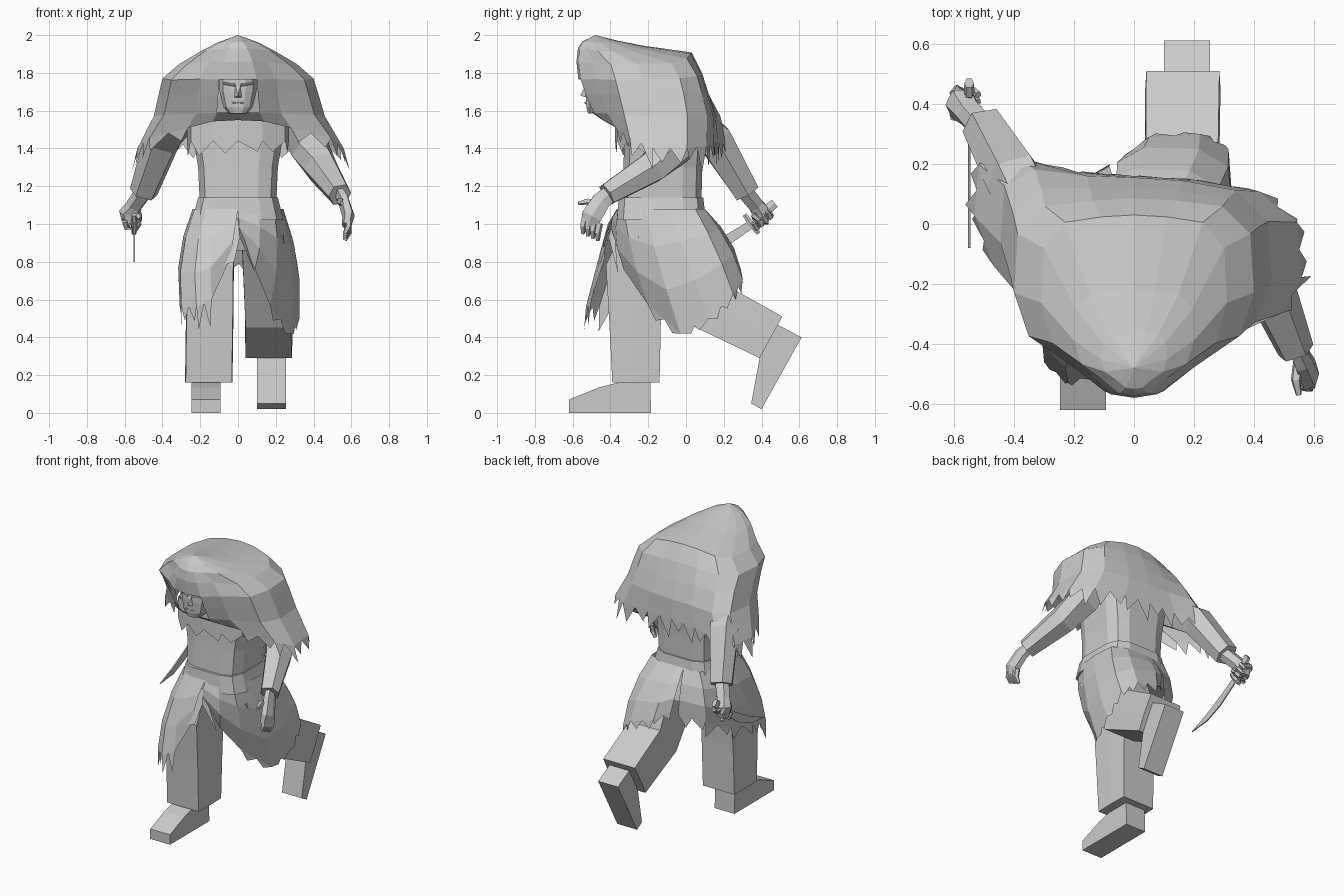
import bpy, bmesh, math, random
from mathutils import Vector as V

if "Cube" in bpy.data.objects:
    bpy.data.objects.remove(bpy.data.objects["Cube"])

random.seed(4)


def make(name, verts, faces):
    me = bpy.data.meshes.new(name)
    me.from_pydata([tuple(v) for v in verts], [], faces)
    bm = bmesh.new()
    bm.from_mesh(me)
    bmesh.ops.recalc_face_normals(bm, faces=bm.faces)
    bm.to_mesh(me)
    bm.free()
    ob = bpy.data.objects.new(name, me)
    bpy.context.collection.objects.link(ob)
    return ob


def bridge(rows, closed=True):
    n = len(rows[0])
    m = n if closed else n - 1
    return [(r*n+i, r*n+(i+1) % n, (r+1)*n+(i+1) % n, (r+1)*n+i)
            for r in range(len(rows)-1) for i in range(m)]


def loft(name, rings, caps=True):
    faces = bridge(rings)
    n = len(rings[0])
    if caps:
        faces += [tuple(range(n)), tuple(range((len(rings)-1)*n, len(rings)*n))]
    return make(name, [p for r in rings for p in r], faces)


def oval(c, a, b, n=8, p=0.5):
    """Rounded-box section on axis vectors a and b."""
    s = lambda t: math.copysign(abs(t) ** p, t)
    ts = [2*math.pi*(i+.5)/n for i in range(n)]
    return [V(c) + V(a)*s(math.cos(t)) + V(b)*s(math.sin(t)) for t in ts]


def body(name, levels, n=12, p=0.5):
    """Horizontal sections: z, half width, front y, back y."""
    return loft(name, [oval((0, (f+b)/2, z), (w, 0, 0), (0, (b-f)/2, 0), n, p)
                       for z, w, f, b in levels])


def limb(name, pts, n=6, flat=1.0):
    """Tube through (x, y, z, radius) points."""
    cs = [V(p[:3]) for p in pts]
    rings = []
    for i, c in enumerate(cs):
        d = (cs[min(i+1, len(cs)-1)] - cs[max(i-1, 0)]).normalized()
        a = d.cross(V((1, 0, 0))).normalized()
        b = d.cross(a)
        rings.append(oval(c, a*pts[i][3], b*pts[i][3]*flat, n, 0.8))
    return loft(name, rings)


def leg(name, secs):
    """Square trouser sections: x, y, z, half width, half depth, tilt."""
    return loft(name, [[V((x+w*i, y+d*j*math.cos(t), z+d*j*math.sin(t)))
                        for i, j in ((-1, -1), (1, -1), (1.03, 0), (1, 1), (-1, 1), (-1.03, 0))]
                       for x, y, z, w, d, t in secs])


def extrude(name, prof, x0, x1):
    return loft(name, [[(x, y, z) for y, z in prof] for x in (x0, x1)])


def fringe(verts, faces, edge, prev, length, k=2):
    """Ragged pointed teeth continuing a cloth edge."""
    for i in range(len(edge)-1):
        for j in range(k):
            a = edge[i].lerp(edge[i+1], j/k)
            b = edge[i].lerp(edge[i+1], (j+1)/k)
            m = (a+b)/2
            d = (m - (prev[i]+prev[i+1])/2).normalized() + V((0, 0, -.9))
            tip = a.lerp(b, random.uniform(.2, .8)) + d.normalized()*length*random.uniform(.5, 1.2)
            faces.append((len(verts), len(verts)+1, len(verts)+2))
            verts += [a, b, tip]


# Shaggy hooded cape with a square face opening
half = [(0, 0), (.25, .02), (.5, .14), (.88, .3), (1, .52), (.97, .82), (.74, .96), (.35, .99), (0, 1)]
section = half + [(-u, v) for u, v in half[-2:0:-1]]
# front z, back z, side drop, half width, front y, back y
levels = [(1.965, 1.97, .01, .11, -.55, -.36), (1.93, 1.943, .03, .2, -.572, -.22),
          (1.86, 1.908, .06, .31, -.58, .03), (1.765, 1.8, .03, .4, -.57, .085),
          (1.68, 1.69, 0, .425, -.54, .12), (1.59, 1.57, 0, .46, -.5, .155),
          (1.55, 1.43, .03, .56, -.44, .16)]
rings = []
for zf, zb, drop, w, yf, yb in levels:
    t = max(0, (1.8 - zb) / .38)
    ring = []
    for u, v in section:
        y = yf + (yb-yf)*v
        y += t * abs(u)**2 * (.16 if u < 0 else -.05)
        x = u*w*(1 - .05*t*(u < 0))
        ring.append(V((x, y, zf + (zb-zf)*min(1, v*2) - drop*u*u)))
    rings.append(ring)
n = len(section)
verts = [p for r in rings for p in r]
faces = [f for i, f in enumerate(bridge(rings)) if not (i // n in (3, 4) and i % n in (0, n-1))]
verts.append(V((0, -.48, 2)))
faces += [(i, (i+1) % n, len(verts)-1) for i in range(n)]
fringe(verts, faces, rings[-1][2:n-1], rings[-2][2:n-1], .12, 2)
make("hooded_cape", verts, faces)

# Head and facial features
body("head", [(1.585, .05, -.52, -.4), (1.62, .08, -.53, -.34), (1.7, .1, -.535, -.3),
              (1.79, .1, -.535, -.3)], 12, .7)
make("nose", [(-.012, -.535, 1.73), (.012, -.535, 1.73), (-.02, -.53, 1.67),
              (.02, -.53, 1.67), (0, -.56, 1.68)],
     [(0, 1, 4), (0, 2, 4), (1, 3, 4), (2, 3, 4)])
limb("lips", [(-.03, -.53, 1.64, .006), (0, -.54, 1.643, .01), (.03, -.53, 1.64, .006)])
for s in (-1, 1):
    limb("brow", [(s*.015, -.535, 1.735, .007), (s*.075, -.52, 1.745, .006)])

# Torso with a zigzag chest wrap and a wide belt
body("torso", [(1.1, .205, -.345, .085), (1.3, .215, -.335, .09), (1.45, .24, -.33, .1),
               (1.6, .27, -.36, .1), (1.72, .15, -.4, .05)])
wrap = [[V((x, y, z)) for x, y in ((-.27, -.15), (-.25, -.31), (-.13, -.365), (0, -.375),
                                   (.13, -.365), (.25, -.31), (.27, -.15))] for z in (1.58, 1.44)]
verts = wrap[0] + wrap[1]
faces = bridge(wrap, False)
fringe(verts, faces, wrap[1], wrap[0], .09, 1)
make("chest_wrap", verts, faces)
body("belt", [(1.02, .245, -.37, .11), (1.14, .215, -.36, .095)])
body("hips", [(.86, .2, -.28, .15), (1.03, .22, -.34, .1)])


# Torn skirt panels: waist x, y then hem x, y, z
def skirt(name, cols, length, first=0):
    rows = []
    for f in (0, .3, .65, 1):
        row = []
        for x, y, hx, hy, hz in cols:
            p = V((x, y, 1.08)).lerp(V((hx, hy, hz)), f)
            out = V((x, (y + .13)*.5, 0)).normalized()
            row.append(p + out * .035 * math.sin(f*math.pi))
        rows.append(row)
    verts = [p for r in rows for p in r]
    faces = bridge(rows, False)
    fringe(verts, faces, rows[-1][first:], rows[-2][first:], length)
    make(name, verts, faces)


skirt("back_leg_skirt", [(0, -.36, .01, -.37, .93), (.1, -.36, .09, -.33, .76), (.19, -.33, .17, -.2, .57),
                         (.23, -.22, .28, -.03, .42), (.24, -.1, .325, .12, .5), (.23, .05, .315, .25, .63),
                         (.14, .1, .22, .3, .71), (0, .1, .05, .29, .76), (-.05, .1, -.04, .22, .82)], .05, 2)
skirt("front_leg_skirt", [(-.0, -.365, -.04, -.43, .82), (-.1, -.365, -.14, -.5, .6), (-.17, -.34, -.22, -.53, .56),
                          (-.23, -.27, -.3, -.46, .56), (-.24, -.12, -.31, -.3, .6), (-.23, 0, -.29, -.08, .66),
                          (-.17, .09, -.22, .1, .74), (-.05, .1, -.08, .2, .8)], .12, 1)
make("front_flap", [(-.1, -.4, 1.0), (.0, -.385, 1.03), (.09, -.36, .74), (.01, -.41, .93),
                    (-.02, -.45, .8), (-.11, -.47, .77)], [(0, 1, 3, 4, 5), (1, 2, 3)])

# Legs and boots
leg("front_trouser", [(-.12, -.13, 1.02, .1, .18, 0), (-.14, -.27, .8, .115, .155, .1),
                      (-.15, -.27, .5, .122, .137, 0), (-.155, -.265, .16, .122, .125, 0)])
extrude("front_boot", [(-.185, 0), (-.62, 0), (-.62, .07), (-.46, .135), (-.36, .16), (-.19, .2)], -.247, -.093)
leg("back_trouser", [(.13, -.08, .97, .11, .18, .2), (.16, .14, .56, .12, .14, .87),
                     (.163, .45, .4, .122, .125, 1.07)])
extrude("back_boot", [(.46, .48), (.612, .4), (.4, .02), (.345, .05), (.39, .29), (.4, .36)], .1, .253)

# Arm reaching back with the knife hand
limb("back_sleeve", [(-.28, -.08, 1.6, .1), (-.4, .15, 1.45, .1), (-.5, .32, 1.17, .075)])
limb("back_wrist", [(-.48, .29, 1.2, .05), (-.55, .37, 1.1, .045), (-.575, .4, 1.06, .055), (-.57, .4, 1.0, .04)])
for i in range(4):
    y, z = .43 - i*.024, 1.075 - i*.02
    limb("grip_finger", [(-.6, y, z, .017), (-.59, y+.02, z-.035, .016), (-.54, y+.015, z-.04, .015),
                         (-.52, y, z-.01, .012)], 5)
limb("grip_thumb", [(-.57, .37, 1.07, .018), (-.52, .36, 1.04, .016), (-.52, .39, 1.02, .012)], 5)

# Curved knife
limb("knife_handle", [(-.55, .47, 1.11, .026), (-.55, .44, 1.085, .03), (-.55, .42, 1.07, .015),
                      (-.55, .36, 1.015, .018)], 6, .6)
limb("knife_guard", [(-.55, .31, 1.05, .013), (-.55, .345, 1.0, .018), (-.55, .385, .95, .013)])
extrude("knife_blade", [(.34, 1.02), (.2, .935), (.06, .86), (-.08, .8), (.07, .815), (.2, .87), (.35, .975)],
        -.554, -.546)

# Arm reaching forward with an open hand
limb("front_sleeve", [(.28, 0, 1.6, .1), (.38, -.06, 1.4, .105), (.44, -.18, 1.3, .09), (.54, -.42, 1.155, .062)])
limb("front_palm", [(.53, -.39, 1.17, .048), (.56, -.45, 1.12, .055), (.585, -.5, 1.04, .06), (.575, -.52, .99, .045)],
     6, .55)
for i in range(4):
    y, z = -.535 + i*.026, 1.04 - i*.012
    limb("open_finger", [(.585, y, z, .018), (.585, y-.01, z-.05, .017), (.565, y-.01, z-.09, .011)], 5)
limb("open_thumb", [(.55, -.46, 1.11, .02), (.54, -.52, 1.12, .017), (.55, -.57, 1.11, .01)], 5)
